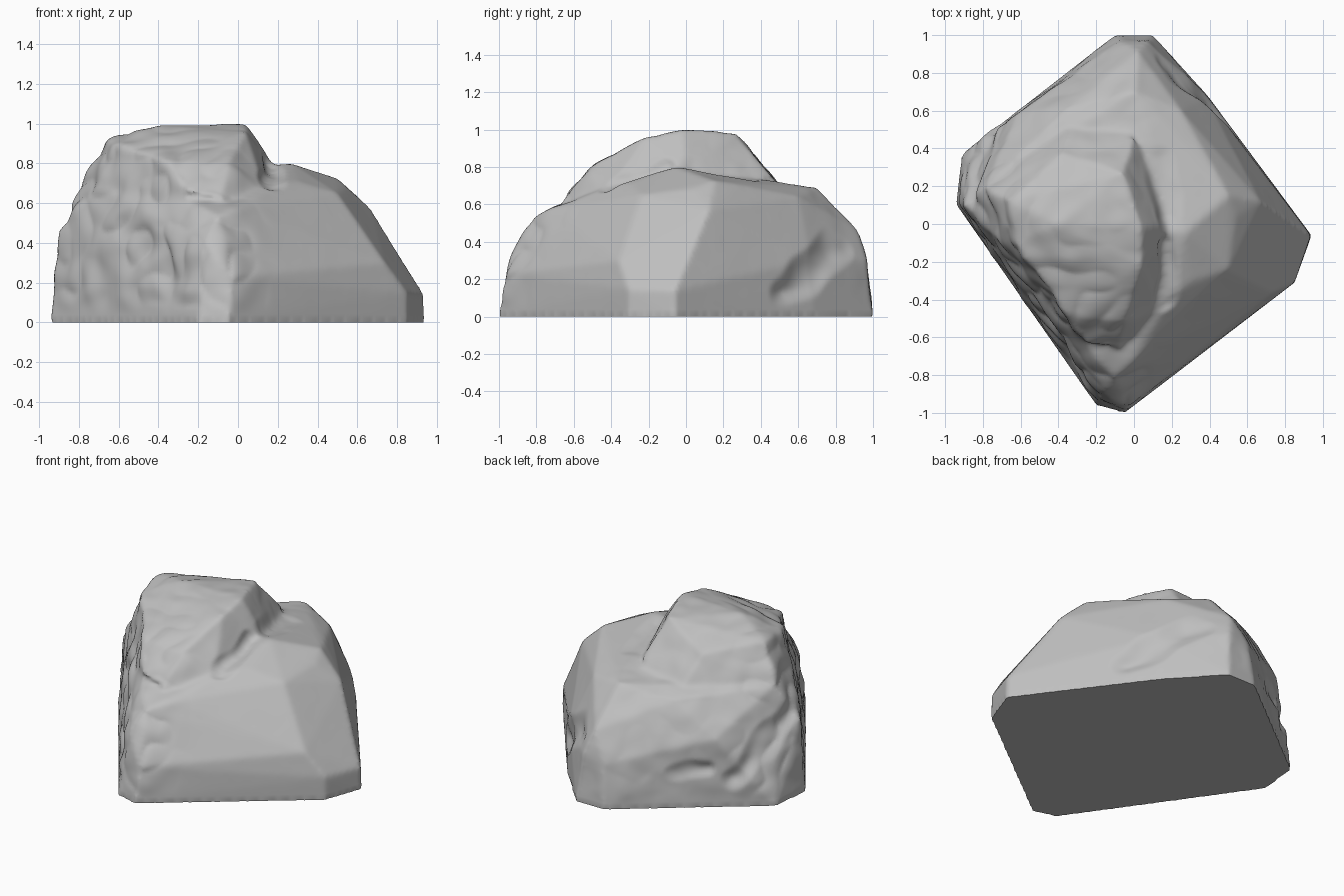
import bpy, bmesh
from mathutils import Vector, noise

if "Cube" in bpy.data.objects:
    bpy.data.objects.remove(bpy.data.objects["Cube"])

# Faceted main boulder: corner points from the footprint up to the shoulder
BODY = [
    (-.05, -1, 0), (.85, -.31, 0), (.94, -.06, 0), (.39, .68, 0), (.1, 1, 0), (-.1, 1, 0),
    (-.91, .37, 0), (-.94, .1, 0), (-.2, -.96, 0), (-.94, .12, .06),
    (.935, -.06, .14), (.85, -.31, .15), (-.03, -.97, .23), (.74, -.36, .3),
    (-.17, -.89, .4), (-.1, -.82, .53), (.02, -.7, .57), (.2, -.38, .71), (.3, -.3, .71),
    (.5, -.24, .65), (.54, .04, .68), (.67, .12, .57), (.27, -.05, .8), (.5, .15, .725),
    (.42, .3, .7), (.25, .6, .64), (.5, .42, .4), (.38, .67, .3), (.07, .97, .3),
    (-.08, .97, .28), (.02, .92, .46), (0, .7, .69), (-.35, .62, .64),
    (-.62, .58, .44), (-.79, .2, .7), (-.9, .1, .46), (-.7, -.1, .68),
    (-.27, -.62, .63),
]
# Raised crag on the upper left
CRAG = [
    (-.66, .12, .92), (-.63, -.1, .9), (-.36, -.48, .81), (-.05, -.52, .8),
    (-.4, 0, .99), (.04, -.02, 1), (-.06, .27, .98), (.04, -.22, .96),
    (-.38, .38, .86), (.0, .46, .75), (.12, 0, .85), (.21, 0, .75), (.15, -.45, .64),
    (-.8, .2, .68), (-.25, -.64, .66), (-.08, -.66, .63), (-.74, -.1, .5), (-.3, .62, .55),
]
# Cracks and hollows: start, end, radius, depth
CRACKS = [
    ((.16, -.1, .78), (.17, -.45, .68), .06, .022),
    ((.12, .36, .76), (.18, .05, .8), .1, .018),
    ((.48, .52, .12), (.22, .84, .42), .12, .035),
    ((-.72, .49, .18), (-.87, .14, .56), .1, .03),
    ((-.6, .62, .26), (-.45, .74, .24), .07, .02),
    ((-.6, -.4, .5), (-.35, -.68, .25), .12, .02),
]


def add_hull(bm, points):
    verts = [bm.verts.new(p) for p in points]
    res = bmesh.ops.convex_hull(bm, input=verts)
    spare = {g for g in res["geom_interior"] + res["geom_unused"]
             if isinstance(g, bmesh.types.BMVert)}
    bmesh.ops.delete(bm, geom=list(spare), context='VERTS')


def segment_distance(p, a, b):
    ab = b - a
    t = max(0, min(1, (p - a).dot(ab) / ab.length_squared))
    return (p - a - ab * t).length


def smoothstep(a, b, v):
    t = max(0, min(1, (v - a) / (b - a)))
    return t * t * (3 - 2 * t)


# Join both masses and fuse them into one even surface
mesh = bpy.data.meshes.new("boulder")
rock = bpy.data.objects.new("boulder", mesh)
bpy.context.collection.objects.link(rock)
bm = bmesh.new()
add_hull(bm, BODY)
add_hull(bm, CRAG)
bmesh.ops.recalc_face_normals(bm, faces=bm.faces[:])
bm.to_mesh(mesh)
bm.free()
bpy.context.view_layer.objects.active = rock
rock.select_set(True)
fuse = rock.modifiers.new("fuse", 'REMESH')
fuse.mode = 'VOXEL'
fuse.voxel_size = .016
bpy.ops.object.modifier_apply(modifier="fuse")

# Weather the surface: rough on the left cliff, calm on the cut right faces
bm = bmesh.new()
bm.from_mesh(mesh)
for _ in range(3):
    bmesh.ops.smooth_vert(bm, verts=[v for v in bm.verts if v.co.z > .03], factor=.5,
                          use_axis_x=True, use_axis_y=True, use_axis_z=True)
bm.normal_update()
moves = {}
for v in bm.verts:
    p = v.co
    cliff = smoothstep(.15, .55, -.82 * p.x - .57 * p.y)
    rough = .1 + .9 * (1 - smoothstep(-.1, .25, p.x))
    broad = noise.noise(p * 3.2 + Vector((4, 1, 7))) * .012
    fine = noise.noise(p * 9) * .005
    ridged = (abs(noise.noise(p * 6 + Vector((2, 9, 3)))) - .2) * .03
    push = rough * (broad + fine + ridged * (.2 + .8 * cliff))
    warp = noise.noise_vector(p * 5) * .05
    for a, b, radius, depth in CRACKS:
        d = segment_distance(p + warp, Vector(a), Vector(b)) / radius
        if d < 1:
            push -= depth * (1 - d * d) ** 2
    moves[v] = v.normal * push * smoothstep(.02, .15, p.z)
for v, m in moves.items():
    v.co += m
    if v.co.z < .012:
        v.co.z = 0
bm.to_mesh(mesh)
bm.free()

# Single stone colour
stone = bpy.data.materials.new("grey stone")
stone.diffuse_color = (.52, .52, .52, 1)
stone.use_nodes = True
stone.node_tree.nodes["Principled BSDF"].inputs["Base Color"].default_value = stone.diffuse_color
mesh.materials.append(stone)
bpy.ops.object.shade_smooth_by_angle(angle=.7)
